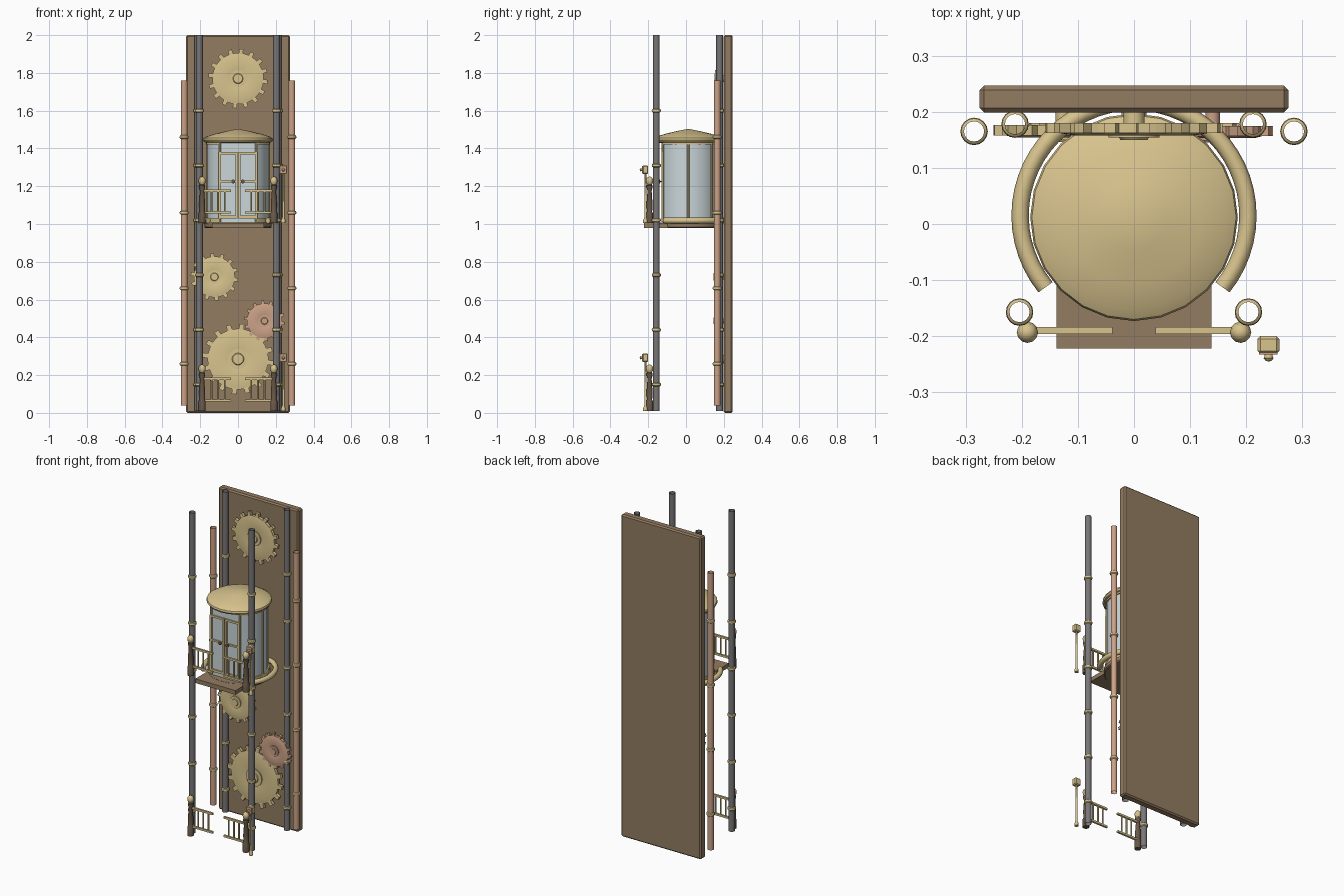
import bpy, bmesh, math
from mathutils import Matrix, Vector

if "Cube" in bpy.data.objects:
    bpy.data.objects.remove(bpy.data.objects["Cube"])


def material(name, rgb):
    m = bpy.data.materials.new(name)
    m.diffuse_color = (*rgb, 1)
    m.use_nodes = True
    m.node_tree.nodes["Principled BSDF"].inputs["Base Color"].default_value = m.diffuse_color
    return m


WOOD = material("brown wood", (0.29, 0.20, 0.12))
BRASS = material("pale brass", (0.69, 0.55, 0.27))
COPPER = material("copper", (0.60, 0.36, 0.24))
STEEL = material("grey steel", (0.19, 0.18, 0.18))
GLASS = material("pale glass", (0.60, 0.68, 0.70))
DARK = material("dark wood", (0.14, 0.10, 0.065))


def finish(name, bm, mat, smooth=True):
    bmesh.ops.remove_doubles(bm, verts=bm.verts, dist=1e-5)
    bmesh.ops.recalc_face_normals(bm, faces=bm.faces)
    me = bpy.data.meshes.new(name)
    bm.to_mesh(me)
    bm.free()
    me.materials.append(mat)
    ob = bpy.data.objects.new(name, me)
    bpy.context.collection.objects.link(ob)
    if smooth:
        bpy.ops.object.select_all(action='DESELECT')
        ob.select_set(True)
        bpy.context.view_layer.objects.active = ob
        bpy.ops.object.shade_smooth_by_angle(angle=math.radians(35))
    return ob


def lathe(name, profile, loc, mat, n=16, front=False):
    """Spin (radius, height) points about z, or about -y when front is set."""
    bm = bmesh.new()
    rings = [[bm.verts.new((r * math.cos(math.tau * i / n), r * math.sin(math.tau * i / n), z))
              for i in range(n)] for r, z in profile]
    for a, b in zip(rings, rings[1:]):
        for i in range(n):
            j = (i + 1) % n
            bm.faces.new((a[i], a[j], b[j], b[i]))
    turn = Matrix.Rotation(math.pi / 2, 4, 'X') if front else Matrix()
    bm.transform(Matrix.Translation(loc) @ turn)
    return finish(name, bm, mat)


def box(name, lo, hi, mat, bevel=0):
    bm = bmesh.new()
    bmesh.ops.create_cube(bm, size=1)
    lo, hi = Vector(lo), Vector(hi)
    for v in bm.verts:
        v.co = Vector([(lo[k] + hi[k]) / 2 + v.co[k] * (hi[k] - lo[k]) for k in range(3)])
    if bevel:
        bmesh.ops.bevel(bm, geom=bm.edges[:], offset=bevel, segments=1, affect='EDGES')
    return finish(name, bm, mat, False)


def prism(name, pts, lo, hi, mat, front=False, smooth=False):
    """Extrude an outline in z, or along -y when front is set."""
    bm = bmesh.new()
    f = bm.faces.new([bm.verts.new((x, y, 0)) for x, y in pts])
    top = bmesh.ops.extrude_face_region(bm, geom=[f])['geom']
    for v in top:
        if isinstance(v, bmesh.types.BMVert):
            v.co.z = hi - lo
    bm.transform(Matrix.Rotation(math.pi / 2, 4, 'X') if front else Matrix())
    bm.transform(Matrix.Translation((0, -lo, 0) if front else (0, 0, lo)))
    return finish(name, bm, mat, smooth)


# back panel
box("back_panel", (-0.275, 0.199, 0), (0.275, 0.247, 2), WOOD, 0.008)


# pipes with collars
def pipe(name, x, y, z0, z1, collars, mat):
    lathe(name, [(0.018, z0), (0.018, z1)], (x, y, 0), mat)
    for z in collars:
        lathe(name + "_collar", [(0.018, -0.01), (0.023, -0.006), (0.0245, 0),
                                 (0.023, 0.006), (0.018, 0.01)], (x, y, z), BRASS)


for s in (-1, 1):
    zs = [0.15 + 0.29 * k for k in range(6)]
    pipe("front_post", s * 0.204, -0.157, 0.01, 2, zs, STEEL)
    pipe("back_post", s * 0.212, 0.178, 0.01, 2, zs, STEEL)
    pipe("side_pipe", s * 0.285, 0.165, 0.04, 1.76, [0.26, 0.66, 1.06, 1.46], COPPER)


# gears
def gear(name, x, z, r, teeth, y, mat):
    root, pts = r * 0.86, []
    for i in range(teeth):
        for f, q in ((0, root), (0.25, root), (0.5, root), (0.54, r), (0.88, r), (0.92, root)):
            a = math.tau * (i + f) / teeth
            pts.append((x + q * math.cos(a), z + q * math.sin(a)))
    prism(name, pts, -y - 0.01, -y + 0.008, mat, True)
    lathe(name + "_face", [(root * 0.97, 0.008), (root * 0.8, 0.012), (root * 0.45, 0.011),
                           (r * 0.29, 0.009), (r * 0.29, 0.016), (r * 0.17, 0.016),
                           (r * 0.15, 0.02), (0, 0.02)], (x, y, z), mat, 28, True)
    lathe(name + "_axle", [(r * 0.12, -0.045), (r * 0.12, 0)], (x, y, z), mat, 12, True)


gear("top_gear", 0, 1.77, 0.158, 16, 0.17, BRASS)
gear("middle_gear", -0.125, 0.72, 0.126, 14, 0.166, BRASS)
gear("copper_gear", 0.14, 0.487, 0.108, 14, 0.165, COPPER)
gear("bottom_gear", 0, 0.285, 0.187, 16, 0.17, BRASS)

# cabin: round plan cut flat at the doorway
CY, DOOR_Y = 0.012, -0.123


def plan(r):
    a0 = math.asin((DOOR_Y - CY) / r)
    return [(r * math.cos(a0 + (math.pi - 2 * a0) * i / 20),
             CY + r * math.sin(a0 + (math.pi - 2 * a0) * i / 20)) for i in range(21)]


prism("cabin_glass", plan(0.163), 1.01, 1.44, GLASS, smooth=True)
prism("cabin_base_band", plan(0.17), 1.006, 1.03, BRASS, smooth=True)
prism("cabin_top_band", plan(0.17), 1.422, 1.44, BRASS, smooth=True)
for s in (-1, 1):
    for x, y in ((0.097, DOOR_Y), (0.163, CY), (0.11, 0.135)):
        lathe("cabin_mullion", [(0, 1.01), (0.007, 1.01), (0.007, 1.43), (0, 1.43)],
              (s * x, y, 0), BRASS, 8)
lathe("roof", [(0, 1.43), (0.165, 1.43), (0.179, 1.434), (0.185, 1.444), (0.182, 1.454),
               (0.165, 1.464), (0.12, 1.478), (0.06, 1.492), (0, 1.504)], (0, CY, 0), BRASS, 24)

# double doors
for s in (-1, 1):
    def strip(name, x0, x1, z0, z1):
        a, b = sorted((s * x0, s * x1))
        box(name, (a, DOOR_Y - 0.008, z0), (b, DOOR_Y + 0.002, z1), BRASS)
    strip("door_inner_stile", 0.003, 0.014, 1.03, 1.38)
    strip("door_outer_stile", 0.09, 0.103, 1.03, 1.38)
    strip("door_top_rail", 0.003, 0.103, 1.367, 1.38)
    strip("door_middle_rail", 0.014, 0.09, 1.22, 1.23)
    strip("door_bottom_rail", 0.003, 0.103, 1.03, 1.045)
    lathe("door_knob", [(0.004, 0), (0.004, 0.008), (0.01, 0.012), (0.01, 0.018), (0, 0.022)],
          (s * 0.025, DOOR_Y - 0.004, 1.225), DARK, 10, True)

# floor and landing
lathe("cabin_floor", [(0, 0.978), (0.172, 0.978), (0.178, 0.984), (0.178, 1.007), (0, 1.007)],
      (0, CY, 0), WOOD, 24)
box("landing", (-0.138, -0.222, 0.98), (0.138, -0.03, 1.006), WOOD)

# curved guide tube round the cabin
cu = bpy.data.curves.new("guide_tube", 'CURVE')
cu.dimensions, cu.bevel_depth, cu.bevel_resolution, cu.use_fill_caps = '3D', 0.0155, 2, True
sp = cu.splines.new('POLY')
sp.points.add(40)
for i, p in enumerate(sp.points):
    a = math.radians(-39 + 258 * i / 40)
    p.co = (0.203 * math.cos(a), 0.015 + 0.203 * math.sin(a), 1.018, 1)
cu.materials.append(BRASS)
bpy.context.collection.objects.link(bpy.data.objects.new("guide_tube", cu))

# railings, newels and call posts at both levels
for z in (0.01, 1.005):
    for s in (-1, 1):
        lathe("newel", [(0, 0), (0.019, 0), (0.019, 0.05), (0.014, 0.06), (0.016, 0.1),
                        (0.011, 0.17), (0.016, 0.19), (0.016, 0.2), (0.009, 0.205)],
              (s * 0.19, -0.193, z), DARK, 12)
        lathe("newel_ball", [(0.009, 0.2), (0.017, 0.212), (0.019, 0.224), (0.016, 0.237),
                             (0.009, 0.244), (0, 0.246)], (s * 0.19, -0.193, z), BRASS, 12)
        for h in (0.05, 0.165):
            a, b = sorted((s * 0.038, s * 0.18))
            box("hand_rail", (a, -0.196, z + h), (b, -0.184, z + h + 0.012), BRASS)
        for x in (0.07, 0.105, 0.14):
            lathe("baluster", [(0.005, 0.055), (0.005, 0.17)], (s * x, -0.19, z), BRASS, 8)
    lathe("call_post", [(0, 0), (0.012, 0), (0.012, 0.015), (0.006, 0.03), (0.006, 0.265)],
          (0.24, -0.215, z), BRASS, 10)
    box("call_box", (0.22, -0.231, z + 0.26), (0.259, -0.2, z + 0.305), BRASS, 0.005)
    box("call_plate", (0.223, -0.233, z + 0.263), (0.256, -0.229, z + 0.302), COPPER)
    lathe("call_button", [(0.007, 0), (0.007, 0.005), (0.009, 0.008), (0.005, 0.013), (0, 0.014)],
          (0.24, -0.231, z + 0.282), BRASS, 10, True)
